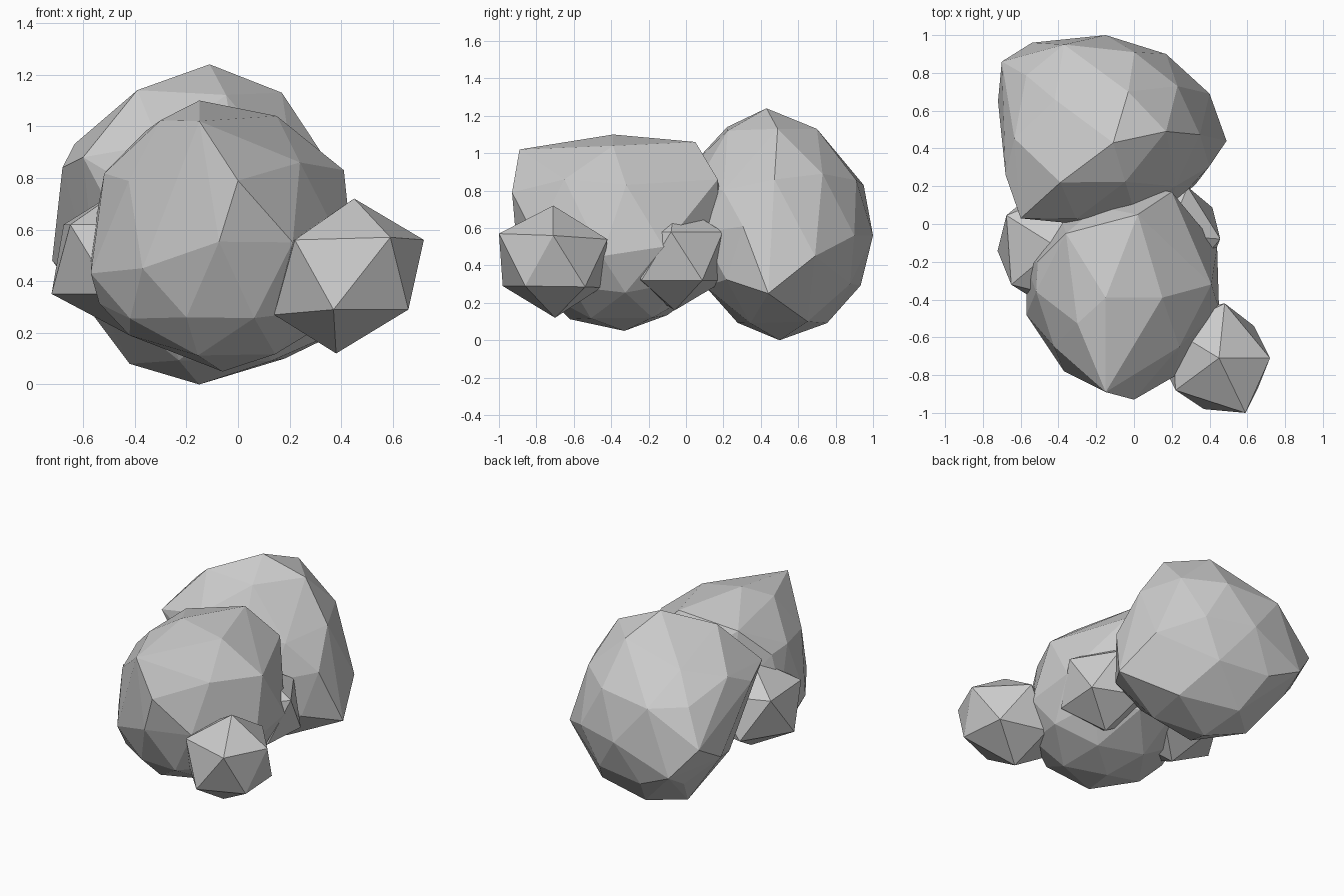
import bpy, bmesh
from mathutils import Vector, Matrix


def rock(name, centre, radii, detail, turn=0.0, pulls=()):
    """Faceted boulder: an icosphere with its corners pulled towards a few points."""
    bm = bmesh.new()
    bmesh.ops.create_icosphere(bm, subdivisions=detail, radius=1.0,
                               matrix=Matrix.Rotation(turn, 4, 'Z'))
    c, r = Vector(centre), Vector(radii)
    for v in bm.verts:
        v.co = c + v.co * r
    start = {v: v.co.copy() for v in bm.verts}
    pinned = {}
    for p in pulls:
        p = Vector(p)
        free = [v for v in bm.verts if v not in pinned]
        v = min(free, key=lambda q: (q.co - p).length)
        pinned[v] = p
    # corners between the pulled ones follow their neighbours
    for v in bm.verts:
        if v in pinned:
            v.co = pinned[v]
        elif pinned:
            shift, total = Vector(), 0.0
            for q, p in pinned.items():
                w = 1.0 / (start[q] - start[v]).length ** 4
                shift += (p - start[q]) * w
                total += w
            v.co += 0.6 * shift / total
        v.co.z = max(v.co.z, 0.0)
    # a hull keeps the boulder convex
    hull = bmesh.ops.convex_hull(bm, input=bm.verts[:])
    inside = set(hull["geom_interior"])
    bmesh.ops.delete(bm, geom=[v for v in bm.verts if v in inside], context='VERTS')
    bmesh.ops.recalc_face_normals(bm, faces=bm.faces[:])
    mesh = bpy.data.meshes.new(name)
    bm.to_mesh(mesh)
    bm.free()
    obj = bpy.data.objects.new(name, mesh)
    bpy.context.collection.objects.link(obj)
    return obj


# large boulder at the back
rock("back_boulder", (-0.14, 0.50, 0.61), (0.55, 0.48, 0.61), 2, pulls=[
    (-0.11, 0.43, 1.24), (-0.15, 0.50, 0.0), (-0.15, 1.0, 0.56),
    (-0.60, 0.03, 0.88), (-0.39, 0.22, 1.14), (0.17, 0.49, 1.13),
    (-0.03, 0.70, 1.13), (0.23, 0.73, 0.89), (0.36, 0.52, 0.68),
    (0.49, 0.44, 0.25), (0.40, 0.69, 0.45), (0.17, 0.90, 0.56),
    (-0.37, 0.95, 0.83), (-0.70, 0.86, 0.60), (-0.54, 0.96, 0.40),
    (-0.72, 0.65, 0.48), (-0.42, 0.58, 0.08), (0.18, 0.65, 0.10),
    (-0.68, 0.26, 0.84), (-0.42, 0.66, 1.0), (0.22, 0.20, 0.80)])

# large boulder at the front
rock("front_boulder", (-0.06, -0.36, 0.56), (0.49, 0.53, 0.52), 2, pulls=[
    (-0.15, -0.39, 1.10), (-0.15, -0.89, 1.02), (0.0, -0.93, 0.79),
    (0.15, -0.39, 1.04), (0.02, 0.05, 1.06), (-0.36, -0.05, 0.98),
    (0.24, -0.65, 0.86), (0.41, -0.32, 0.83), (0.45, -0.45, 0.45),
    (0.44, -0.12, 0.50), (0.20, 0.17, 0.86), (0.15, 0.17, 0.55),
    (-0.57, -0.48, 0.43), (-0.51, -0.20, 0.80), (-0.37, -0.78, 0.45),
    (-0.20, -0.76, 0.26), (-0.06, -0.33, 0.05), (-0.42, -0.45, 0.19)])

# small stones tucked around the boulders
rock("right_front_stone", (0.43, -0.71, 0.42), (0.30, 0.30, 0.30), 1, 0.05, pulls=[
    (0.45, -0.71, 0.72), (0.38, -0.70, 0.12), (0.72, -0.71, 0.56),
    (0.59, -1.0, 0.57), (0.22, -0.88, 0.56), (0.66, -0.86, 0.29),
    (0.37, -0.98, 0.29), (0.14, -0.72, 0.27), (0.48, -0.42, 0.54)])
rock("left_stone", (-0.41, -0.12, 0.485), (0.35, 0.35, 0.30), 1, 0.07)
rock("right_stone", (0.18, -0.06, 0.45), (0.31, 0.31, 0.29), 1, -0.07)
